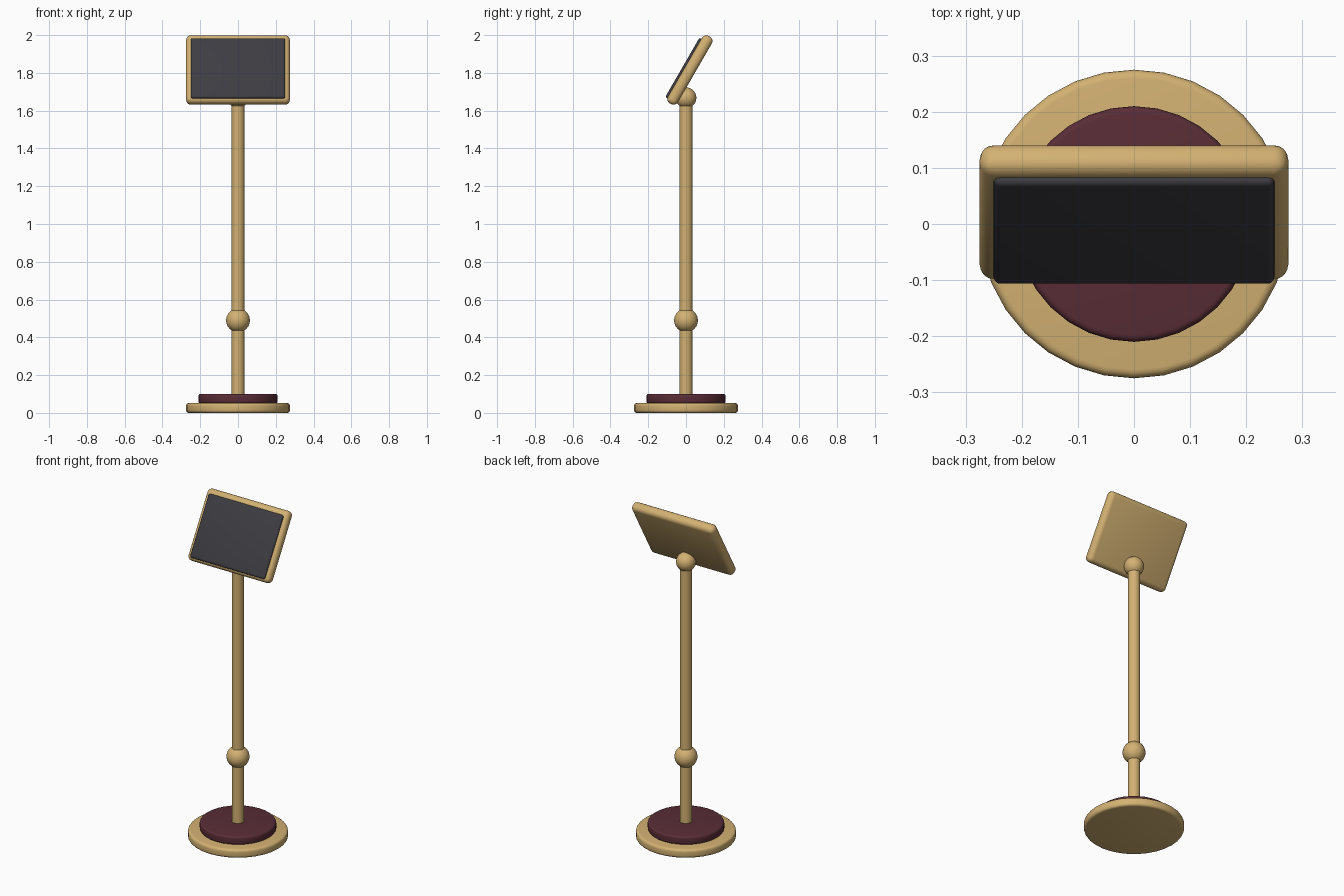
import bpy
import math
from mathutils import Matrix, Vector

cube = bpy.data.objects.get("Cube")
if cube:
    bpy.data.objects.remove(cube, do_unlink=True)


def material(name, rgb):
    mat = bpy.data.materials.new(name)
    mat.use_nodes = True
    mat.diffuse_color = (*rgb, 1)
    mat.node_tree.nodes["Principled BSDF"].inputs["Base Color"].default_value = (*rgb, 1)
    return mat


CREAM = material("warm cream", (0.65, 0.44, 0.17))
MAROON = material("dark maroon", (0.10, 0.026, 0.037))
CHARCOAL = material("charcoal", (0.046, 0.046, 0.055))


def finish(name, mat, bevel=0.0, segments=4):
    """Name the active object, colour it, round its edges and smooth it."""
    obj = bpy.context.object
    obj.name = name
    obj.data.materials.append(mat)
    if bevel:
        mod = obj.modifiers.new("rounded edges", "BEVEL")
        mod.width = bevel
        mod.segments = segments
        mod.limit_method = "ANGLE"
        mod.angle_limit = math.radians(40)
        bpy.ops.object.modifier_apply(modifier=mod.name)
    bpy.ops.object.shade_smooth_by_angle(angle=math.radians(35))
    return obj


def disc(name, mat, radius, bottom, top, bevel=0.0):
    bpy.ops.mesh.primitive_cylinder_add(
        vertices=32, radius=radius, depth=top - bottom,
        location=(0, 0, (bottom + top) / 2))
    return finish(name, mat, bevel)


def ball(name, radius, z):
    bpy.ops.mesh.primitive_uv_sphere_add(
        segments=32, ring_count=16, radius=radius, location=(0, 0, z))
    return finish(name, CREAM)


# Tilted parts share one frame: x across, y into the panel, z up its face
TILT = Matrix.Translation((0, 0.021, 1.815)) @ Matrix.Rotation(math.radians(-30), 4, "X")


def panel(name, mat, size, offset, bevel):
    bpy.ops.mesh.primitive_cube_add(size=1)
    obj = bpy.context.object
    obj.data.transform(Matrix.Diagonal((*size, 1)))
    finish(name, mat, bevel)
    obj.matrix_world = TILT @ Matrix.Translation(Vector(offset))
    return obj


# Stand
disc("base", CREAM, 0.275, 0.0, 0.052, 0.015)
disc("base_pad", MAROON, 0.21, 0.05, 0.10, 0.012)
disc("pole", CREAM, 0.034, 0.09, 1.66)
ball("pole_joint", 0.063, 0.49)
ball("panel_pivot", 0.055, 1.668)

# Display panel
panel("panel_frame", CREAM, (0.55, 0.06, 0.412), (0, 0, 0), 0.026)
panel("panel_screen", CHARCOAL, (0.50, 0.03, 0.366), (0, -0.027, -0.008), 0.012)
